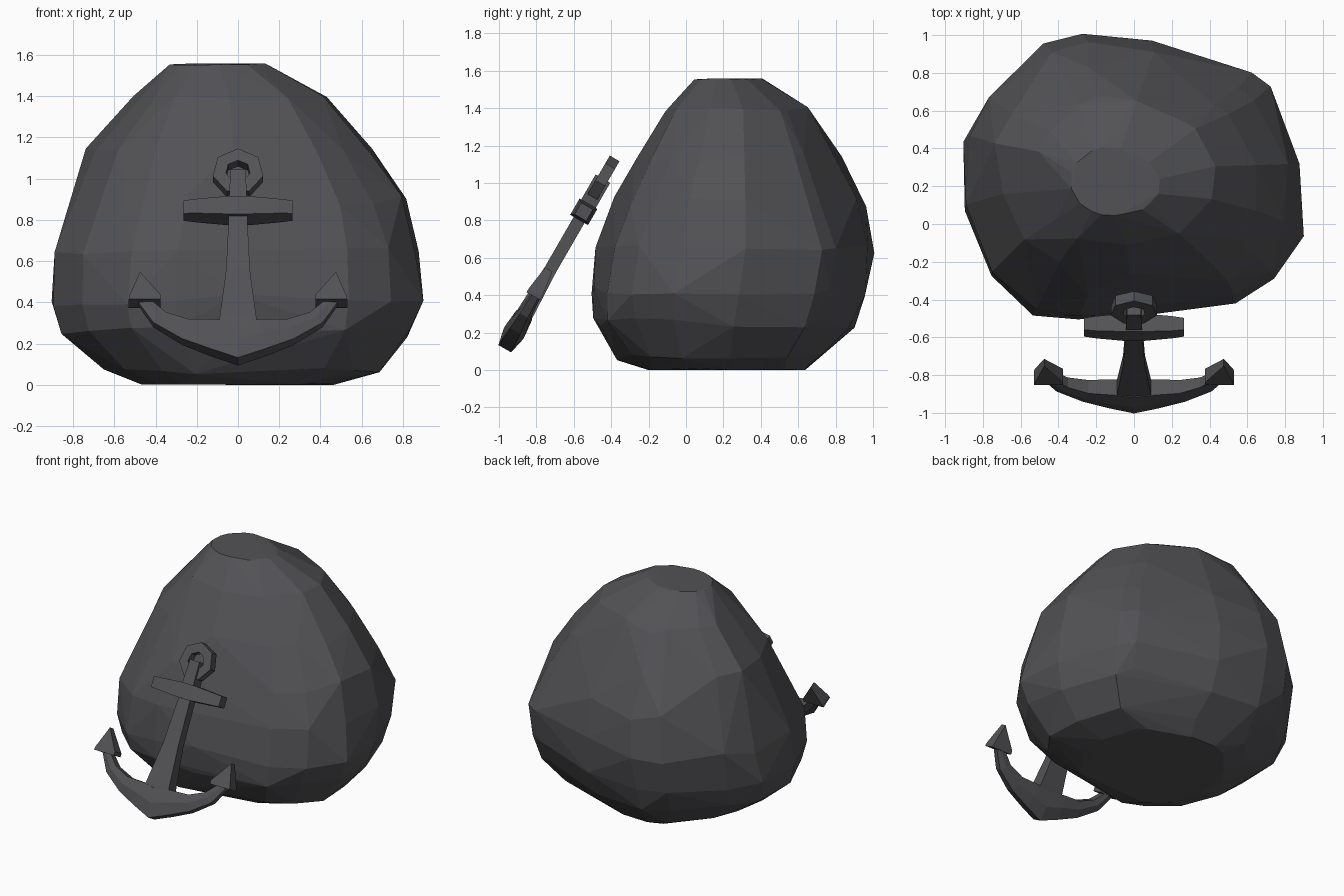
import bpy, bmesh, math, random
from mathutils import Vector

if "Cube" in bpy.data.objects:
    bpy.data.objects.remove(bpy.data.objects["Cube"])

random.seed(4)
mat = bpy.data.materials.new("dark stone grey")
mat.diffuse_color = (0.085, 0.085, 0.093, 1)
mat.use_nodes = True
mat.node_tree.nodes["Principled BSDF"].inputs["Base Color"].default_value = mat.diffuse_color


def finish(name, bm):
    bmesh.ops.recalc_face_normals(bm, faces=bm.faces[:])
    me = bpy.data.meshes.new(name)
    bm.to_mesh(me)
    bm.free()
    me.materials.append(mat)
    ob = bpy.data.objects.new(name, me)
    bpy.context.collection.objects.link(ob)
    return ob


# Boulder: irregular plan outline scaled per level, then wrapped in a hull
plan = [(-.28, 1.0), (-.48, .93), (-.77, .65), (-.89, .45), (-.91, .08), (-.77, -.28),
        (-.53, -.48), (-.3, -.52), (0, -.5), (.56, -.43), (.75, -.28), (.9, -.05),
        (.9, .3), (.75, .72), (.65, .8), (.1, .98)]
levels = [(0, -.47, .47, -.24, .65), (.08, -.66, .69, -.37, .75), (.25, -.88, .85, -.50, .90),
          (.41, -.92, .905, -.53, .98), (.64, -.89, .89, -.49, 1.01), (.90, -.80, .835, -.41, .94),
          (1.14, -.735, .69, -.285, .825), (1.38, -.53, .455, -.13, .68), (1.55, -.34, .15, .04, .41)]


def corner(u, v, z):
    """Upper corners are rounder, except the fuller back left one."""
    if u < 0 and v > 0:
        c = .05 if .5 < z < 1.3 else 0
    else:
        c = (-.11 if u > 0 and v > 0 else -.07) * min(1, max(0, (z - .6) / .4))
    return 1 + c * min(1, 2 * abs(u * v))


bm = bmesh.new()
for z, xl, xr, yf, yb in levels:
    cx, cy = (xl + xr) / 2, (yf + yb) / 2
    for px, py in plan:
        u, v = px / .91, (py - .24) / .76
        k = random.uniform(.965, 1.005) * corner(u, v, z)
        dz = random.uniform(-.03, .03) if .05 < z < 1.5 else random.uniform(0, .01)
        bm.verts.new((cx + u * (xr - xl) / 2 * k, cy + v * (yb - yf) / 2 * k, z + dz))
bmesh.ops.convex_hull(bm, input=bm.verts[:])
bmesh.ops.delete(bm, geom=[v for v in bm.verts if not v.link_faces], context='VERTS')
bmesh.ops.dissolve_limit(bm, angle_limit=math.radians(3), verts=bm.verts[:], edges=bm.edges[:])
finish("boulder", bm)

# Anchor lies in a plane leaning 60 degrees: x across, s along shank, d outward
ORIGIN = Vector((0, -.974, .105))
UP = Vector((0, .5, .866))
OUT = Vector((0, -.866, .5))


def place(x, s, d):
    return Vector((x, 0, 0)) + ORIGIN + UP * s + OUT * d


def loft(name, sections, closed=False):
    """Join equal-sized loops of (x, s, d) points."""
    bm = bmesh.new()
    rows = [[bm.verts.new(place(*p)) for p in sec] for sec in sections]
    n = len(rows[0])
    pairs = list(zip(rows, rows[1:])) + ([(rows[-1], rows[0])] if closed else [])
    for a, b in pairs:
        for i in range(n):
            j = (i + 1) % n
            bm.faces.new((a[i], a[j], b[j], b[i]))
    if not closed:
        bm.faces.new(rows[0])
        bm.faces.new(rows[-1])
    return finish(name, bm)


# Shank flaring toward the crown, with a thick head inside the ring
loft("shank", [[(-w, s, -t), (w, s, -t), (w, s, t), (-w, s, t)]
               for s, w, t in [(.15, .1, .045), (.24, .088, .045), (.5, .058, .033),
                               (.8, .045, .033), (.9, .043, .045), (1.06, .037, .045)]])

# Seven-sided ring
ring = []
for i in range(7):
    a = math.pi / 2 + i * math.tau / 7
    c, s = math.cos(a), math.sin(a)
    ring.append([(r * c, 1.06 + r * s, d) for r, d in
                 [(.06, -.03), (.125, -.03), (.125, .03), (.06, .03)]])
loft("shank_ring", ring, closed=True)

# Cross stock, thicker in the middle
loft("stock", [[(x, .855 - h, -t), (x, .855 + h, -t), (x, .855 + h, t), (x, .855 - h, t)]
               for x, h, t in [(-.265, .036, .036), (-.2, .04, .045), (-.05, .05, .055),
                               (.05, .05, .055), (.2, .04, .045), (.265, .036, .036)]])

# Curved arms: outer point, inner point, half depth; mirrored about the middle
half = [(0, .01, 0, .2, .06), (.13, .06, .11, .22, .057), (.27, .12, .24, .225, .048),
        (.41, .215, .35, .27, .036), (.485, .335, .43, .35, .028)]
arm = [(-a, b, -c, d, t) for a, b, c, d, t in half[:0:-1]] + half
loft("curved_arms", [[(a, b, -t * .65), ((a + c) / 2, (b + d) / 2, -t), (c, d, -t * .85),
                      (c, d, t * .85), ((a + c) / 2, (b + d) / 2, t), (a, b, t * .65)]
                     for a, b, c, d, t in arm])

# Pointed flukes at the arm ends
for side, name in [(-1, "left_fluke"), (1, "right_fluke")]:
    tri = [(.375, .33), (.53, .33), (.525, .355), (.475, .495), (.375, .355)]
    depth = [.042, .042, .042, .022, .042]
    loft(name, [[(side * x, s, .008 + k * t) for (x, s), t in zip(tri, depth)] for k in (-1, 1)])
